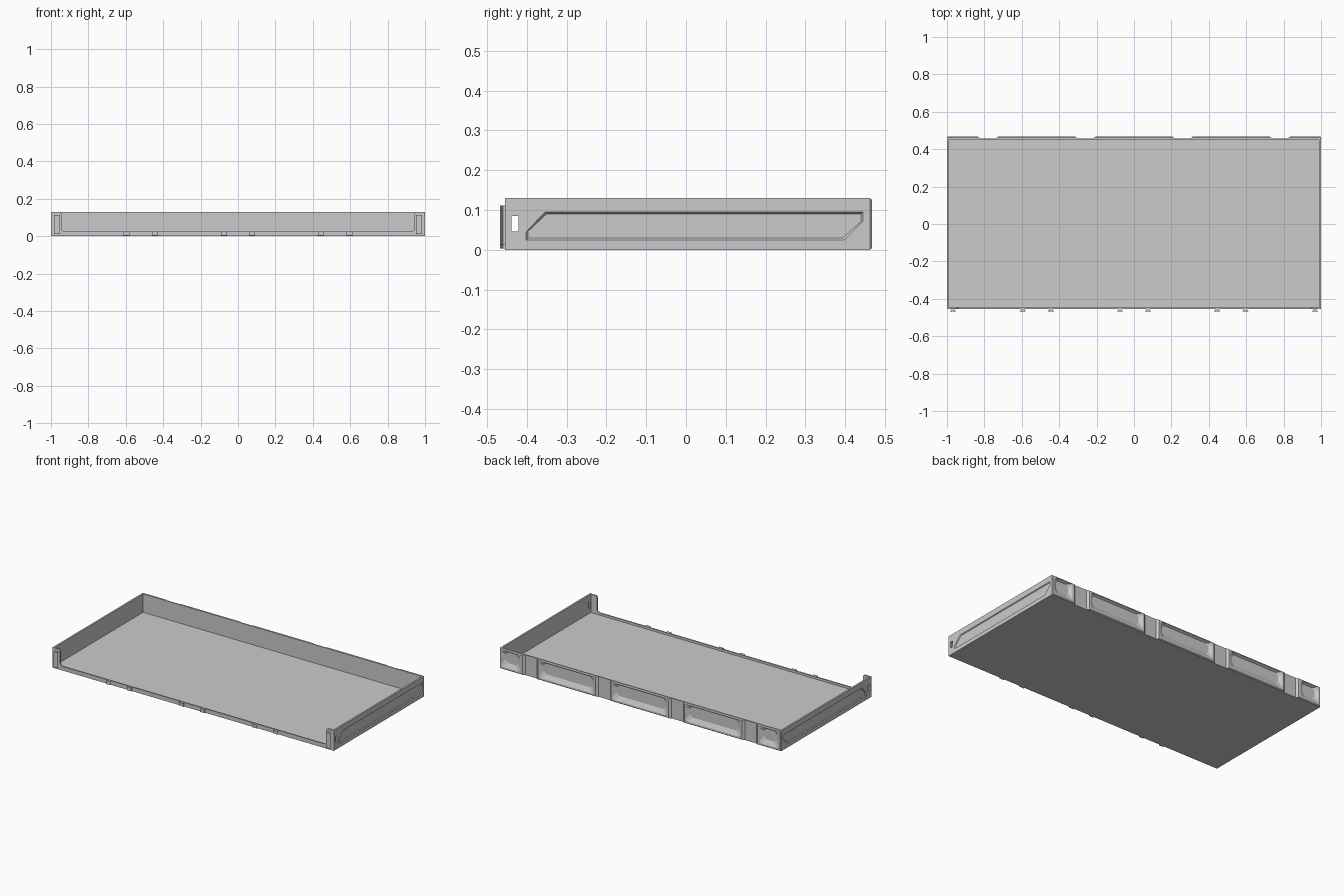
import bpy, bmesh, math
from mathutils import Vector

if "Cube" in bpy.data.objects:
    bpy.data.objects.remove(bpy.data.objects["Cube"])


def loft(name, a, b):
    """Closed solid between two matching outlines."""
    bm = bmesh.new()
    va = [bm.verts.new(p) for p in a]
    vb = [bm.verts.new(p) for p in b]
    n = len(va)
    bm.faces.new(va)
    bm.faces.new(vb[::-1])
    for i in range(n):
        j = (i + 1) % n
        bm.faces.new((va[j], va[i], vb[i], vb[j]))
    bmesh.ops.recalc_face_normals(bm, faces=bm.faces)
    me = bpy.data.meshes.new(name)
    bm.to_mesh(me)
    bm.free()
    ob = bpy.data.objects.new(name, me)
    bpy.context.collection.objects.link(ob)
    return ob


def slab_y(name, pts, y0, y1):
    return loft(name, [(x, y0, z) for x, z in pts], [(x, y1, z) for x, z in pts])


def box(name, x0, x1, y0, y1, z0, z1):
    return slab_y(name, [(x0, z0), (x1, z0), (x1, z1), (x0, z1)], y0, y1)


def cut(ob, cutters):
    for c in cutters:
        c.hide_render = True
        m = ob.modifiers.new("cut", 'BOOLEAN')
        m.operation, m.solver, m.object = 'DIFFERENCE', 'EXACT', c
        bpy.context.view_layer.objects.active = ob
        bpy.ops.object.modifier_apply(modifier=m.name)
        bpy.data.objects.remove(c)


H = 0.13
# Floor
box("tray_floor", -0.995, 0.995, -0.45, 0.455, 0, 0.012)

# Front frame: low lip with rounded corners rising into the end posts
r = 0.018
arc = [(0.945 - r + r * math.cos(t), 0.026 + r + r * math.sin(t))
       for t in [-math.pi / 2 + i * math.pi / 8 for i in range(5)]]
half = arc + [(0.945, H - 0.008), (0.953, H), (1, H), (1, 0)]
slab_y("front_frame", half + [(-x, z) for x, z in half[::-1]], -0.455, -0.446)

# Side walls with a bevelled recess and a through window
outline = [(-0.402, 0.025), (-0.402, 0.045), (-0.355, 0.095),
           (0.445, 0.095), (0.445, 0.072), (0.398, 0.025)]
cy, cz = 0.02, 0.06
inner = [(cy + (y - cy) * 0.987, cz + (z - cz) * 0.87) for y, z in outline]
for s, side in ((-1, "left"), (1, "right")):
    wall = box(side + "_wall", *sorted((s * 0.989, s)), -0.455, 0.46, 0, H)
    recess = loft("cutter", [(s * 1.0005, y, z) for y, z in outline],
                  [(s * 0.995, y, z) for y, z in inner])
    cut(wall, [recess, box("cutter", *sorted((s * 0.9, s * 1.1)), -0.439, -0.421, 0.046, 0.085)])

# Back wall with chamfered rim
c = 0.005
rect = lambda i: [(-1 + i, i), (1 - i, i), (1 - i, H - i), (-1 + i, H - i)]
back = slab_y("back_wall", rect(0), 0.45, 0.462)
back_rim = loft("back_rim", [(x, 0.462, z) for x, z in rect(0)],
                [(x, 0.468, z) for x, z in rect(c)])


def pocket(x0, x1):
    def ring(x0, x1, z0, z1, k, y):
        return [(x0 + k, y, z0), (x1 - k, y, z0), (x1, y, z0 + k), (x1, y, z1 - k),
                (x1 - k, y, z1), (x0 + k, y, z1), (x0, y, z1 - k), (x0, y, z0 + k)]
    return loft("cutter", ring(x0, x1, 0.015, 0.12, 0.012, 0.4685),
                ring(x0 + 0.022, x1 - 0.022, 0.043, 0.112, 0.018, 0.454))


def slot(x):
    prof = [(x - 0.056, 0.4685), (x + 0.056, 0.4685), (x + 0.042, 0.457), (x - 0.042, 0.457)]
    return loft("cutter", [(a, b, -0.01) for a, b in prof], [(a, b, H + 0.01) for a, b in prof])


# Join the wall and rim, then cut pockets and joining slots
cut_union = back.modifiers.new("join", 'BOOLEAN')
cut_union.operation, cut_union.object = 'UNION', back_rim
bpy.context.view_layer.objects.active = back
bpy.ops.object.modifier_apply(modifier="join")
bpy.data.objects.remove(back_rim)
spans = [(-0.985, -0.85), (-0.715, -0.325), (-0.195, 0.195), (0.325, 0.715), (0.85, 0.985)]
cut(back, [pocket(*s) for s in spans] + [slot(x) for x in (-0.78, -0.26, 0.26, 0.78)])


# Dovetail tabs on the front
def tab(name, x, z0, z1):
    prof = [(x - 0.009, -0.454), (x + 0.009, -0.454), (x + 0.009, -0.46),
            (x + 0.016, -0.465), (x + 0.016, -0.468), (x - 0.016, -0.468),
            (x - 0.016, -0.465), (x - 0.009, -0.46)]
    loft(name, [(a, b, z0) for a, b in prof], [(a, b, z1) for a, b in prof])


for s in (-1, 1):
    for x in (0.075, 0.445, 0.595):
        tab("lip_tab", s * x, 0.004, 0.025)
    tab("post_tab", s * 0.968, 0.012, 0.112)
